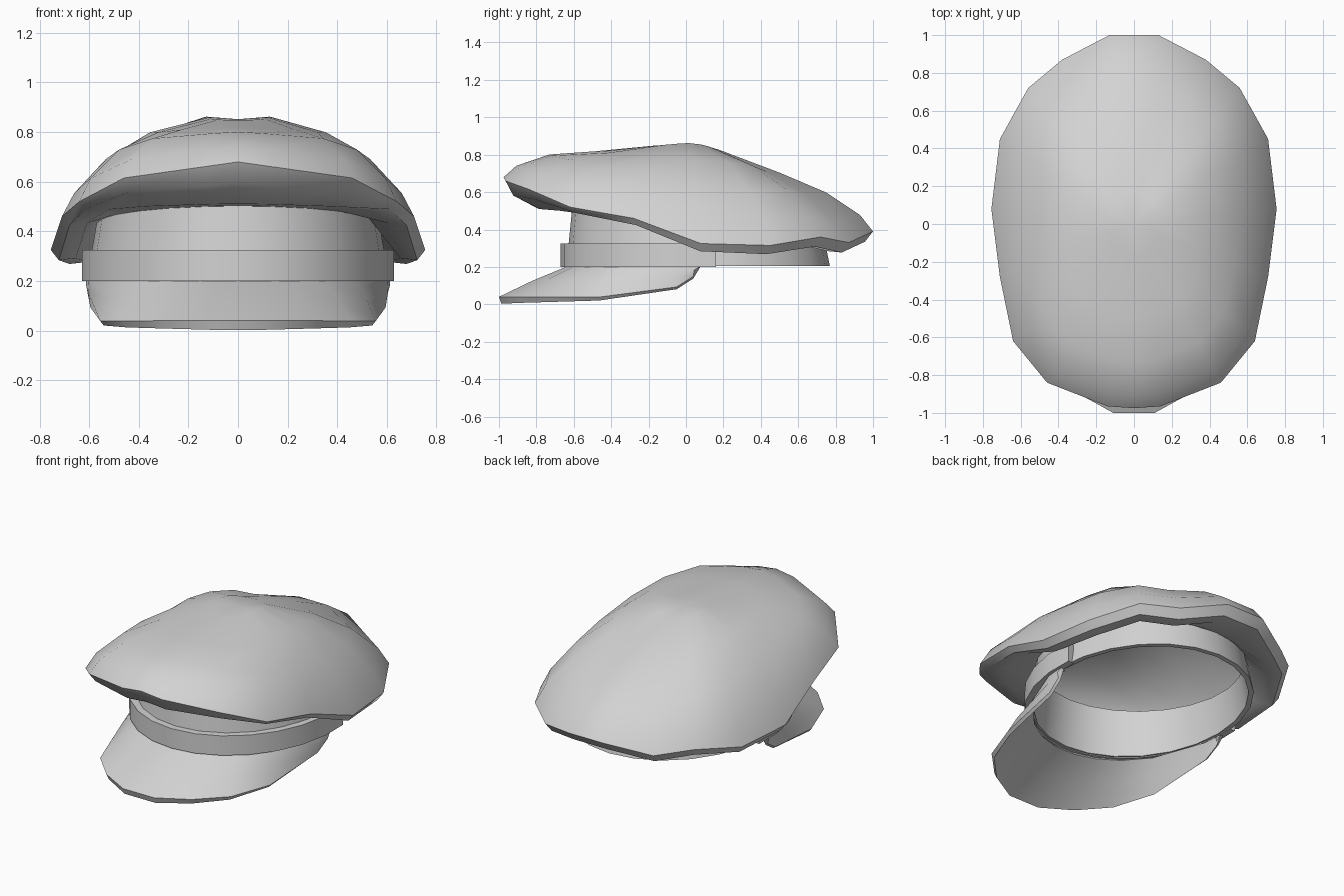
import bpy, bmesh, math

old = bpy.data.objects.get("Cube")
if old:
    bpy.data.objects.remove(old, do_unlink=True)

GREY = (0.65, 0.65, 0.65, 1)
cloth = bpy.data.materials.new("light_grey")
cloth.use_nodes = True
cloth.diffuse_color = GREY
cloth.node_tree.nodes["Principled BSDF"].inputs["Base Color"].default_value = GREY


def loft(name, rings, around=True, tube=False, caps=False, tip=None, sharp=32):
    """Skin a list of equal-length point rings, optionally ending in a tip."""
    bm = bmesh.new()
    rows = [[bm.verts.new(p) for p in ring] for ring in rings]
    n = len(rows[0])
    pairs = list(zip(rows, rows[1:])) + ([(rows[-1], rows[0])] if tube else [])
    for a, b in pairs:
        for i in range(n if around else n - 1):
            j = (i + 1) % n
            bm.faces.new((a[i], a[j], b[j], b[i]))
    if tip:
        top = bm.verts.new(tip)
        for i in range(n):
            bm.faces.new((rows[-1][i], rows[-1][(i + 1) % n], top))
    if caps:
        for k in (0, -1):
            bm.faces.new([row[k] for row in rows])
    bmesh.ops.remove_doubles(bm, verts=bm.verts, dist=0.0005)
    bmesh.ops.recalc_face_normals(bm, faces=bm.faces)
    mesh = bpy.data.meshes.new(name)
    bm.to_mesh(mesh)
    bm.free()
    mesh.materials.append(cloth)
    obj = bpy.data.objects.new(name, mesh)
    bpy.context.collection.objects.link(obj)
    bpy.ops.object.select_all(action='DESELECT')
    obj.select_set(True)
    bpy.context.view_layer.objects.active = obj
    bpy.ops.object.shade_smooth_by_angle(angle=math.radians(sharp))
    return obj


def head_dims(z):
    """Centre and radii of the tapering head opening at a height."""
    h = z - 0.2
    return 0.065 - 0.05 * h, 0.61 - 0.17 * h, 0.705 - 0.15 * h


def head(t, z, dx=0.0, dy=0.0):
    cy, rx, ry = head_dims(z)
    return ((rx + dx) * math.cos(t), cy + (ry + dy) * math.sin(t), z)


def head_angle(p):
    cy, rx, ry = head_dims(0.3)
    return math.atan2((p[1] - cy) / ry, p[0] / rx)


def wall_top(t):
    return 0.44 - 0.1 * head(t, 0.4)[1]


def mirror(half):
    return [(-x, y, z) for x, y, z in reversed(half) if x > 0]


# Crown: rim outline from the front centre round the left side to the back
half_rim = [(0, -0.975, 0.68), (0.14, -0.965, 0.66), (0.46, -0.84, 0.615),
            (0.64, -0.62, 0.52), (0.71, -0.28, 0.46), (0.755, 0.08, 0.325),
            (0.71, 0.45, 0.315), (0.56, 0.72, 0.36), (0.38, 0.87, 0.33),
            (0.13, 1.0, 0.39)]
rim = half_rim + mirror(half_rim)
APEX = 0.852


def crown_ring(s, side, back, front):
    ring = []
    for x, y, z in rim:
        w = y * y
        f = side + ((back if y > 0 else front) - side) * w
        ring.append((x * s, y * s, z + (APEX - z) * f))
    return ring


# Underside: tucked edge, soft fold, then the join with the head wall
edge = [(x * 0.957, y * 0.957, z - 0.04 - 0.015 * y - 0.2 * max(0, -y - 0.7))
        for x, y, z in rim]
join = [head(t, wall_top(t)) for t in map(head_angle, rim)]
fold = [(e[0] * 0.55 + j[0] * 0.45, e[1] * 0.55 + j[1] * 0.45,
         min(e[2], j[2]) + 0.008) for e, j in zip(edge, join)]

loft("crown", [join, fold, edge, rim,
               crown_ring(0.93, 0.23, 0.19, 0.36),
               crown_ring(0.75, 0.58, 0.45, 0.71),
               crown_ring(0.5, 0.87, 0.68, 0.80),
               crown_ring(0.17, 1.02, 0.95, 0.98)],
     tip=(0, 0, APEX), sharp=50)

# Head wall: a tapering tube with an open bottom
SIDES = 24
turns = [math.tau * i / SIDES for i in range(SIDES)]
loft("head_wall", [[head(t, 0.205) for t in turns],
                   [head(t, wall_top(t)) for t in turns],
                   [head(t, wall_top(t), -0.03, -0.03) for t in turns],
                   [head(t, 0.205, -0.03, -0.03) for t in turns]], tube=True)

# Strap: raised band round the front half, ending just behind the temples
start, end = math.pi - 0.13, math.tau + 0.13
arc = [start + (end - start) * i / 14 for i in range(15)]


def strap_ring(z, dx, dy):
    return [head(t, 0.2, dx, dy)[:2] + (z,) for t in arc]


loft("front_strap", [strap_ring(0.2, -0.02, -0.02), strap_ring(0.2, 0.022, 0.03),
                     strap_ring(0.325, 0.022, 0.03), strap_ring(0.325, -0.02, -0.02)],
     around=False, tube=True, caps=True)

# Visor: sloping peak from the strap to a lower curved edge
half_edge = [(0.11, -1.0, 0.04), (0.3, -0.895, 0.04), (0.46, -0.73, 0.038),
             (0.555, -0.47, 0.038), (0.595, -0.05, 0.093), (0.603, 0.04, 0.15),
             (0.605, 0.07, 0.2)]
outer = mirror(half_edge) + half_edge
inner = [head(head_angle(p), 0.203) for p in outer]
middle = [((a[0] + b[0]) * 0.505, (a[1] + b[1]) * 0.502, (a[2] + b[2]) * 0.5 + 0.005)
          for a, b in zip(outer, inner)]


def underneath(ring, scale):
    return [(x * scale, y * (0.5 + scale / 2), z - 0.012 - 0.025 * min(0, y) ** 2)
            for x, y, z in ring]


loft("visor", [inner, middle, outer, underneath(outer, 0.975),
               underneath(middle, 0.96), underneath(inner, 0.95)],
     around=False, tube=True, caps=True)
